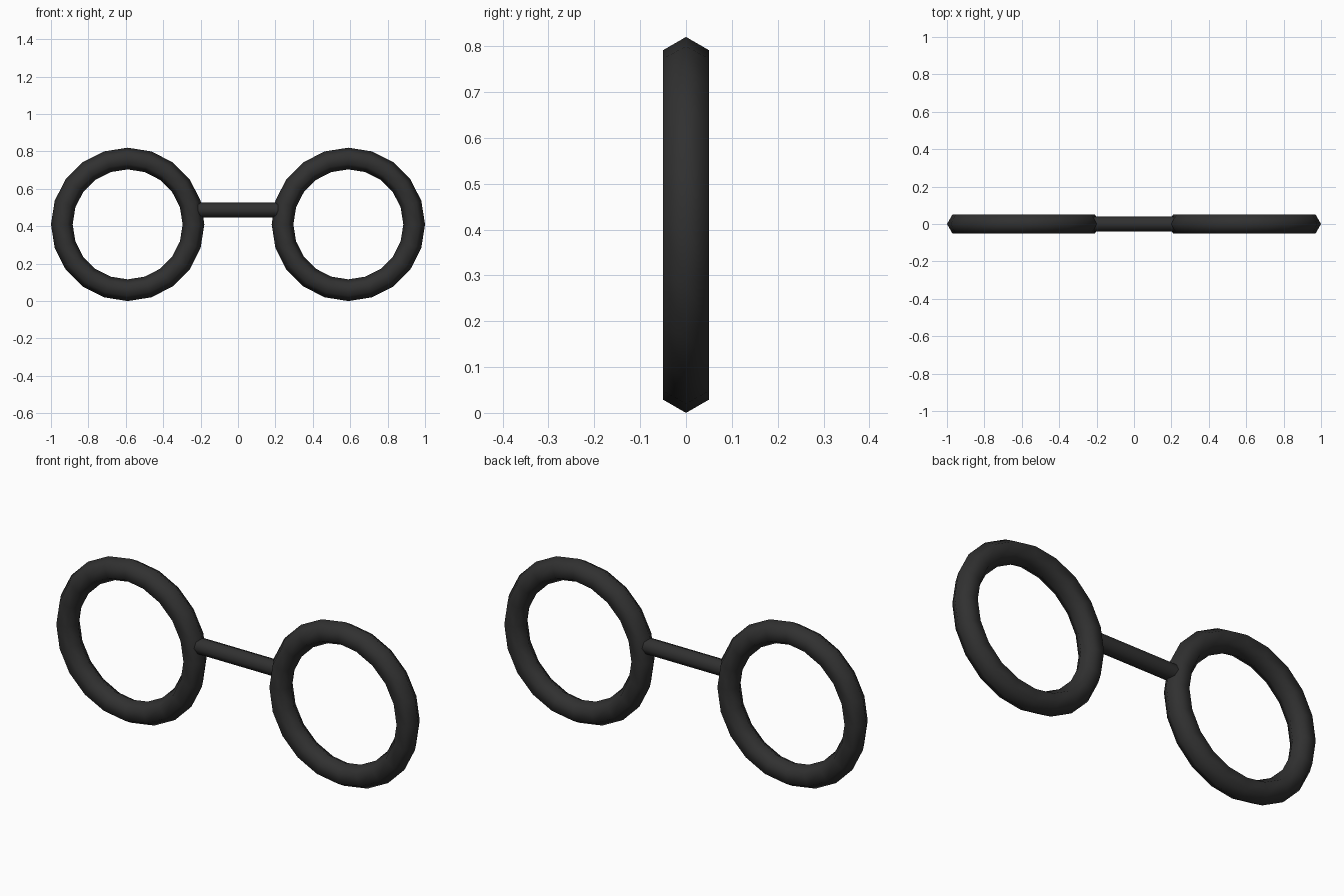
import bpy
from math import pi

if "Cube" in bpy.data.objects:
    bpy.data.objects.remove(bpy.data.objects["Cube"])

black = bpy.data.materials.new("black_frame")
black.diffuse_color = (0.03, 0.03, 0.03, 1)
black.use_nodes = True
black.node_tree.nodes["Principled BSDF"].inputs["Base Color"].default_value = black.diffuse_color


def finish(name, smooth_angle):
    ob = bpy.context.object
    ob.name = name
    ob.data.materials.append(black)
    bpy.ops.object.shade_smooth_by_angle(angle=smooth_angle)
    return ob


# Round rims: 20 segments with a hexagonal cross-section
for side, name in ((-1, "left_rim"), (1, "right_rim")):
    bpy.ops.mesh.primitive_torus_add(
        major_radius=0.352, minor_radius=0.058,
        major_segments=20, minor_segments=6,
        location=(side * 0.59, 0, 0.41), rotation=(pi / 2, 0, 0))
    finish(name, pi / 2.5)

# Bridge rod joining the rims, ends sunk into the tubes
bpy.ops.mesh.primitive_cylinder_add(
    vertices=8, radius=0.04, depth=0.44,
    location=(0, 0, 0.487), rotation=(0, pi / 2, 0))
finish("bridge", pi / 3)
